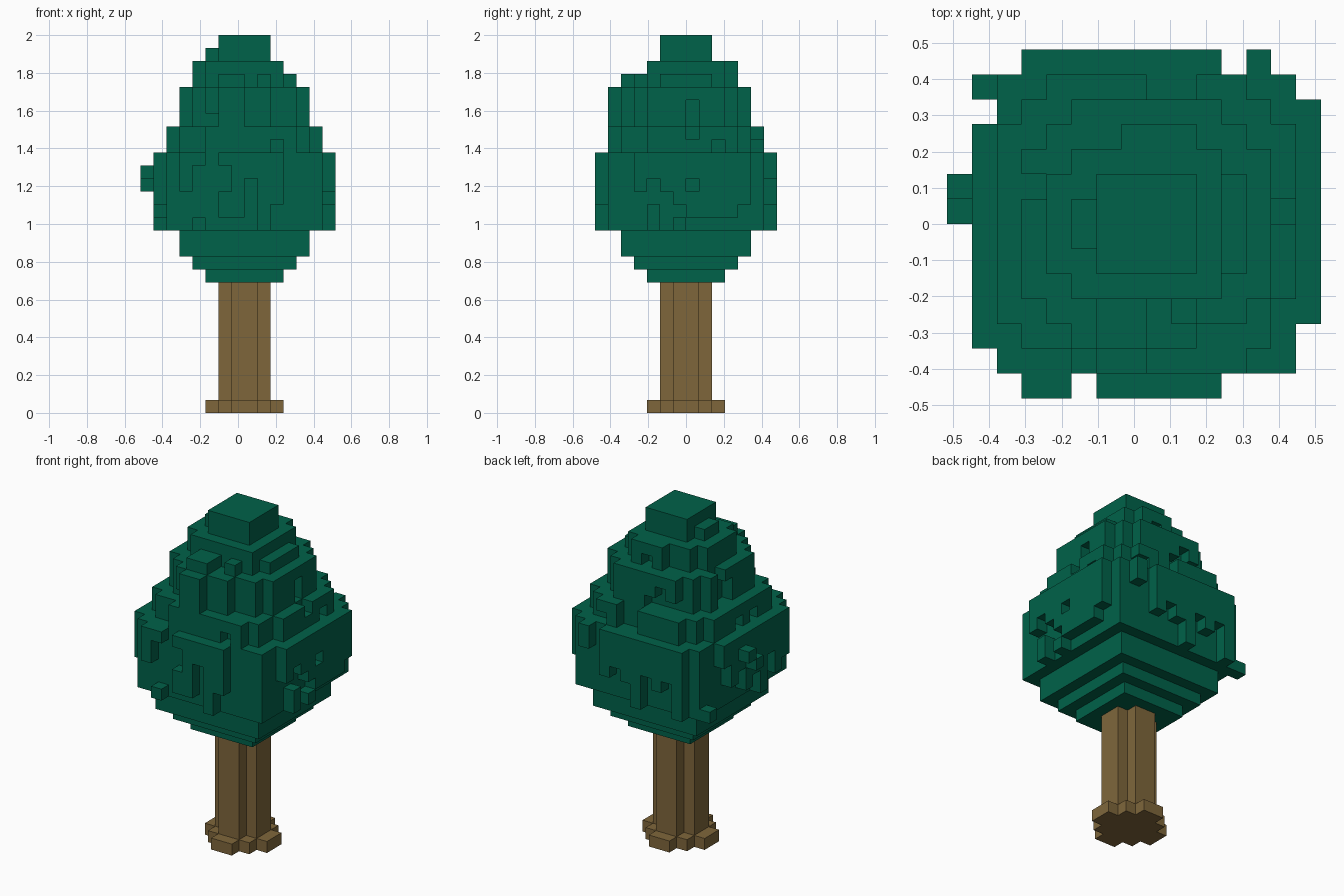
import bpy, bmesh, random

old = bpy.data.objects.get("Cube")
if old:
    bpy.data.objects.remove(old, do_unlink=True)

V = 2 / 29                      # block edge
CX = V / 2                      # trunk axis
rng = random.Random(11)


def material(name, rgb):
    m = bpy.data.materials.new(name)
    m.use_nodes = True
    m.diffuse_color = (*rgb, 1)
    m.node_tree.nodes["Principled BSDF"].inputs["Base Color"].default_value = (*rgb, 1)
    return m


def box(x0, x1, y0, y1, z0, z1):
    """Set of unit blocks, counted from the trunk axis."""
    return {(x, y, z) for x in range(x0, x1) for y in range(y0, y1) for z in range(z0, z1)}


def square(half, z0, z1):
    return box(-half, half, -half, half, z0, z1)


def build(name, cells, mat):
    """Skin a set of blocks with only its exposed faces."""
    bm = bmesh.new()
    corners = {}

    def vert(p):
        if p not in corners:
            corners[p] = bm.verts.new((CX + p[0] * V, p[1] * V, p[2] * V))
        return corners[p]

    for c in sorted(cells):
        for axis in range(3):
            for side in (0, 1):
                n = list(c)
                n[axis] += 2 * side - 1
                if tuple(n) in cells:
                    continue
                quad = []
                for a, b in ((0, 0), (1, 0), (1, 1), (0, 1)):
                    p = list(c)
                    p[axis] += side
                    p[(axis + 1) % 3] += a
                    p[(axis + 2) % 3] += b
                    quad.append(vert(tuple(p)))
                bm.faces.new(quad if side else quad[::-1])
    mesh = bpy.data.meshes.new(name)
    bm.to_mesh(mesh)
    bm.free()
    mesh.materials.append(mat)
    ob = bpy.data.objects.new(name, mesh)
    bpy.context.collection.objects.link(ob)
    return ob


def column(face, half, i, z0, z1):
    """Blocks lying just outside one side of a square tier."""
    lo, hi = -half - 1, half
    x, y = {"front": (i, lo), "back": (i, hi), "left": (hi, i), "right": (lo, i)}[face]
    return box(x, x + 1, y, y + 1, z0, z1)


bark = material("bark_brown", (0.212, 0.134, 0.044))
leaf = material("leaf_green", (0.0, 0.122, 0.067))

# Fluted trunk and its flared foot
build("trunk", box(-2, 2, -1, 1, 1, 10) | box(-1, 1, -2, 2, 1, 10), bark)
build("trunk_foot", square(2, 0, 1) | box(-3, 3, -1, 1, 0, 1) | box(-1, 1, -3, 3, 0, 1), bark)

# Smooth underside of the crown and solid tiers above
crown = square(3, 10, 11) | square(4, 11, 12) | square(5, 12, 14) | square(2, 27, 29)
crown |= square(6, 14, 20)
upper_tiers = [(5, 20, 22), (4, 22, 25), (3, 25, 27)]

# Ragged leaf sheets hanging from the rim of the widest tier: length per column
sheets = {
    "front": [0, 3, 1, 0, 1, 5, 2, 3, 4, 0, 0, 0],
    "left": [0, 0, 3, 2, 3, 4, 5, 5, 5, 5, 4, 0],
    "back": [0, 5, 3, 4, 3, 5, 4, 3, 4, 0, 2, 0],
    "right": [0, 4, 5, 3, 6, 4, 5, 3, 4, 2, 0, 0],
}
for face, lengths in sheets.items():
    for k, length in enumerate(lengths):
        crown |= column(face, 6, k - 6, 20 - length, 20)

# Loose tufts low on the widest tier, and one gap in the sheet
for face, i, z0, z1 in (("front", -2, 15, 17), ("front", -4, 14, 15), ("front", 1, 14, 17),
                        ("left", -3, 14, 16), ("left", -1, 14, 15), ("right", 5, 14, 15),
                        ("back", -5, 14, 15), ("back", -1, 14, 15)):
    crown |= column(face, 6, i, z0, z1)
crown -= column("left", 6, 0, 17, 18)

# Upper tiers with ragged columns one block proud
for half, z0, z1 in upper_tiers:
    crown |= square(half, z0, z1)
    for face in ("front", "left", "back", "right"):
        columns = list(range(1 - half, half - 1))
        full = rng.choice(columns)
        for i in columns:
            if i == full or rng.random() < 0.3:
                crown |= column(face, half, i, z0, z1)
            elif rng.random() < 0.7:
                crown |= column(face, half, i, rng.randint(z0, z1 - 1), z1)

# Deep notch framed by leaves on the left side
for i in (-1, 0, 1):
    crown |= column("left", 5, i, 20, 22) | column("left", 4, i, 22, 25)
crown -= column("left", 5, 0, 21, 22) | column("left", 4, 0, 22, 24)

# Single sprigs reaching further out
crown |= box(-8, -6, 0, 1, 17, 18) | box(-8, -6, 1, 2, 18, 19)
crown |= box(-2, 0, -6, -4, 22, 25) | box(-2, 0, -5, -3, 25, 26)
crown |= box(-3, -2, -1, 1, 27, 28)
crown -= box(3, 4, -3, 3, 26, 27) | box(-3, 3, -4, -3, 26, 27)
build("leaf_crown", crown, leaf)
